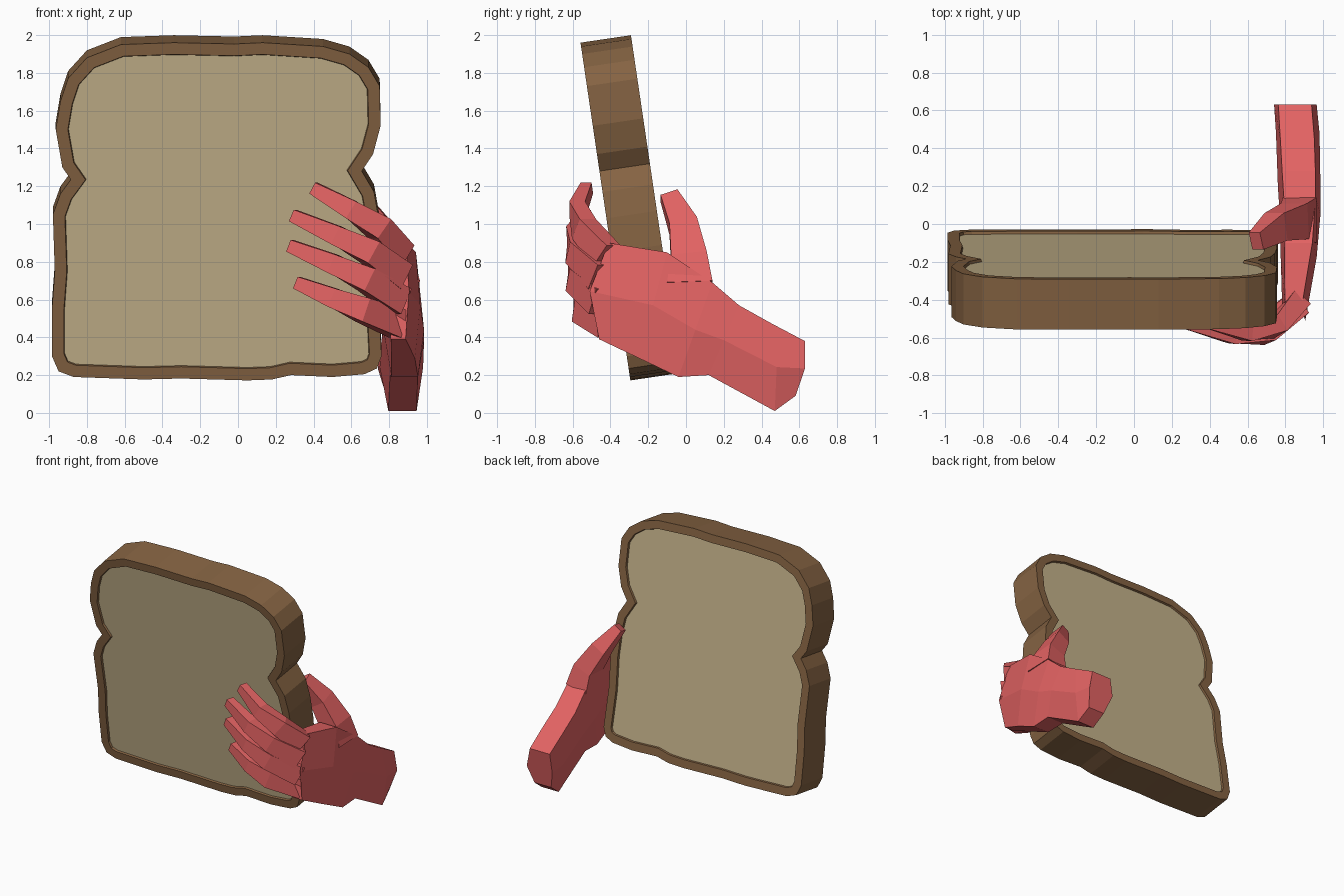
import bpy, bmesh, math
from mathutils import Vector, Matrix

if "Cube" in bpy.data.objects:
    bpy.data.objects.remove(bpy.data.objects["Cube"])


def material(name, rgb):
    m = bpy.data.materials.new(name)
    m.diffuse_color = (*rgb, 1)
    m.use_nodes = True
    m.node_tree.nodes["Principled BSDF"].inputs["Base Color"].default_value = m.diffuse_color
    return m


CRUST = material("crust_brown", (0.235, 0.125, 0.055))
CRUMB = material("crumb_cream", (0.56, 0.45, 0.26))
SKIN = material("hand_red", (0.77, 0.125, 0.125))


def finish(name, bm, *mats):
    me = bpy.data.meshes.new(name)
    bm.to_mesh(me)
    bm.free()
    for m in mats:
        me.materials.append(m)
    ob = bpy.data.objects.new(name, me)
    bpy.context.collection.objects.link(ob)
    return ob


def skin_rings(name, rings, mat):
    """Bridge equal-sized rings of points and cap both ends."""
    bm = bmesh.new()
    vs = [[bm.verts.new(p) for p in r] for r in rings]
    n = len(vs[0])
    for a, b in zip(vs, vs[1:]):
        for i in range(n):
            j = (i + 1) % n
            bm.faces.new((a[i], a[j], b[j], b[i]))
    bm.faces.new(vs[0])
    bm.faces.new(vs[-1])
    bmesh.ops.recalc_face_normals(bm, faces=bm.faces)
    return finish(name, bm, mat)


def digit(name, path, widths, depths, up):
    """Tapered square finger along a path; width is measured along 'up'."""
    pts = [Vector(p) for p in path]
    rings = []
    for i, p in enumerate(pts):
        t = (pts[min(i + 1, len(pts) - 1)] - pts[max(i - 1, 0)]).normalized()
        w = (Vector(up) - t * t.dot(Vector(up))).normalized()
        d = t.cross(w)
        rings.append([p + w * widths[i] * a + d * depths[i] * b
                      for a, b in ((1, 1), (1, -1), (-1, -1), (-1, 1))])
    return skin_rings(name, rings, SKIN)


# Bread slice: outline seen from the front (x, z)
outline = [
    (-0.87, .19), (-0.5, .177), (-0.3, .182), (0.05, .172), (0.18, .177),
    (0.28, .20), (0.5, .19), (0.67, .205), (0.735, .235), (0.76, .30),
    (0.745, .6), (0.755, .85), (0.745, 1.03), (0.72, 1.17), (0.655, 1.28),
    (0.715, 1.37), (0.755, 1.52), (0.75, 1.73), (0.69, 1.83), (0.59, 1.90),
    (0.45, 1.94), (0.13, 1.96), (-0.02, 1.953), (-0.34, 1.96), (-0.62, 1.95),
    (-0.80, 1.88), (-0.90, 1.77), (-0.94, 1.65), (-0.965, 1.50),
    (-0.93, 1.30), (-0.885, 1.235), (-0.94, 1.16), (-0.98, 1.05),
    (-0.97, .75), (-0.985, .55), (-0.985, .30), (-0.95, .22)]
THICK, TILT = 0.27, math.radians(8.4)
bm = bmesh.new()
front = [bm.verts.new((x, 0, (z - .175) / math.cos(TILT))) for x, z in outline]
back = [bm.verts.new(v.co + Vector((0, THICK, 0))) for v in front]
sides = [bm.faces.new(front), bm.faces.new(back)]
for i in range(len(front)):
    j = (i + 1) % len(front)
    bm.faces.new((front[i], front[j], back[j], back[i]))
bmesh.ops.recalc_face_normals(bm, faces=bm.faces)
# Crust rim, then a recessed cream crumb on both sides
bmesh.ops.inset_individual(bm, faces=sides, thickness=0.063,
                           use_even_offset=True)
bmesh.ops.inset_individual(bm, faces=sides, thickness=0.004, depth=-0.015,
                           use_even_offset=True)
for f in sides:
    f.material_index = 1
bm.transform(Matrix.Translation((0, -0.295, 0.175)) @ Matrix.Rotation(TILT, 4, 'X'))
finish("bread_slice", bm, CRUST, CRUMB)

# Palm and wrist: sections of top (y, z), bottom (y, z), middle y shift, inner x, outer x
sections = [
    ((.63, .38), (.58, .09), .025, .74, .965),
    ((.45, .475), (.47, .01), .02, .75, .98),
    ((.28, .57), (.12, .20), 0, .76, .985),
    ((.14, .69), (-.04, .19), 0, .77, .985),
    ((-.10, .85), (-.25, .29), 0, .775, .965),
    ((-.41, .90), (-.46, .39), -.075, .785, .905)]
rings = []
for (ty, tz), (by, bz), s, xi, xo in sections:
    my, mz = (ty + by) / 2 + s, (tz + bz) / 2
    w = xo - xi
    rings.append([(xi + .1 * w, ty, tz), (xo - .12 * w, ty, tz), (xo, my, mz),
                  (xo - .15 * w, by, bz), (xi + .2 * w, by, bz), (xi, my, mz)])
skin_rings("palm_and_wrist", rings, SKIN)

# Four fingers wrapping over the front face
fingers = {
    "index_finger": [(.86, -.42, .83), (.75, -.54, .975), (.60, -.575, 1.075), (.40, -.525, 1.19)],
    "middle_finger": [(.86, -.45, .72), (.70, -.58, .85), (.52, -.59, .94), (.29, -.53, 1.045)],
    "ring_finger": [(.86, -.45, .59), (.68, -.58, .705), (.50, -.585, .79), (.275, -.52, .885)],
    "little_finger": [(.85, -.41, .47), (.66, -.55, .545), (.50, -.555, .61), (.31, -.51, .69)]}
for name, path in fingers.items():
    digit(name, path, (.075, .065, .052, .033), (.055, .05, .042, .03), (0, 0, 1))

# Thumb behind the slice
digit("thumb", [(.875, .02, .68), (.85, .015, .82), (.75, -.015, .99), (.645, -.09, 1.15)],
      (.12, .095, .075, .048), (.09, .075, .06, .035), (0, 1, 0))
